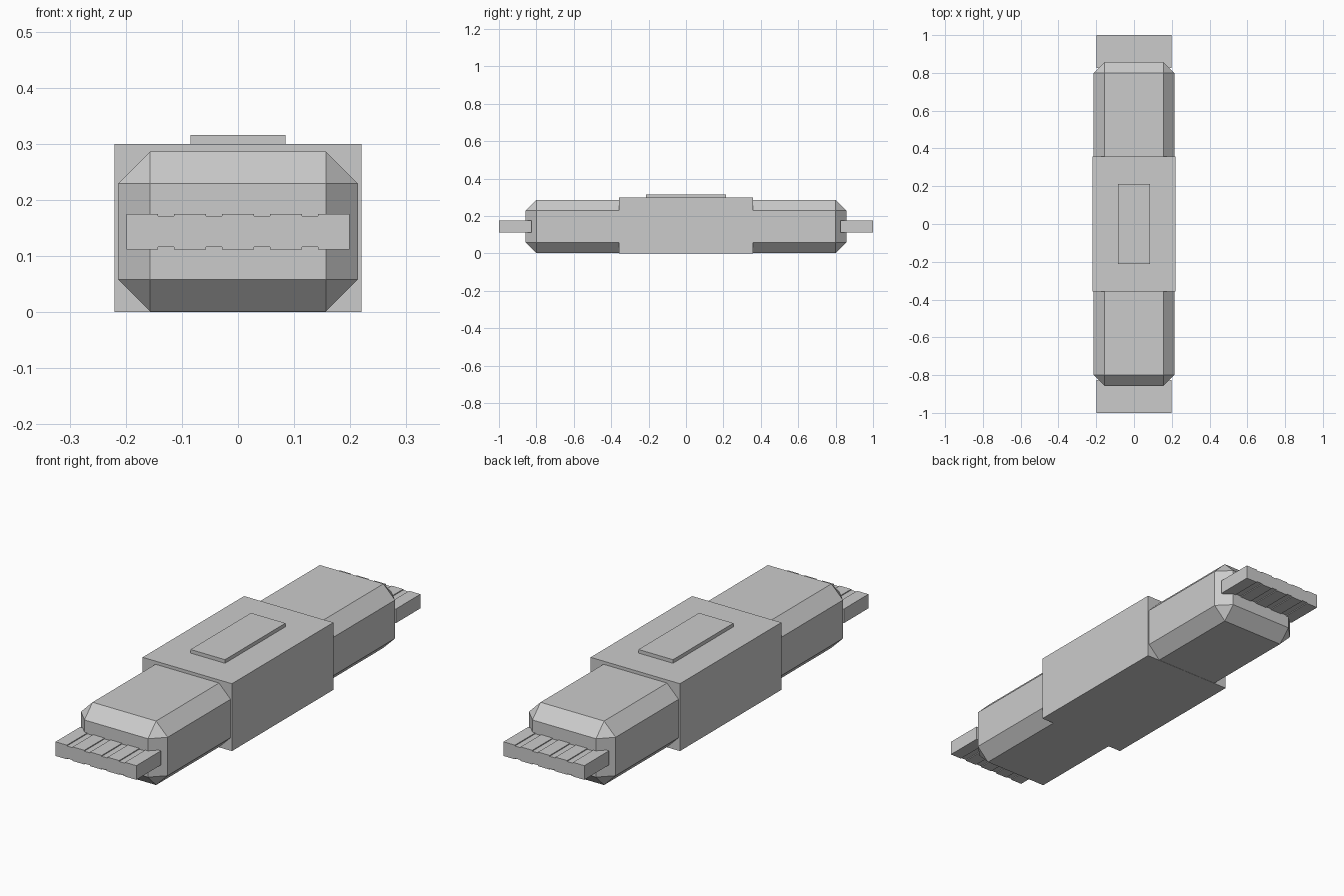
import bpy, bmesh
from mathutils import Vector

if "Cube" in bpy.data.objects:
    bpy.data.objects.remove(bpy.data.objects["Cube"])


def finish(name, bm):
    bmesh.ops.recalc_face_normals(bm, faces=bm.faces)
    mesh = bpy.data.meshes.new(name)
    bm.to_mesh(mesh)
    bm.free()
    obj = bpy.data.objects.new(name, mesh)
    bpy.context.collection.objects.link(obj)
    return obj


def box(name, hx, hy, z0, z1, chamfer=0):
    """Box centred on x and y, optionally with all edges chamfered."""
    bm = bmesh.new()
    bmesh.ops.create_cube(bm, size=1)
    for v in bm.verts:
        v.co = Vector((v.co.x * 2 * hx, v.co.y * 2 * hy,
                       z0 + (v.co.z + 0.5) * (z1 - z0)))
    if chamfer:
        bmesh.ops.bevel(bm, geom=bm.edges[:], offset=chamfer,
                        segments=1, affect='EDGES')
    return finish(name, bm)


def connector(name, y0, y1):
    """Flat tongue with four shallow contact grooves on top and bottom."""
    hx, z0, z1, depth = 0.199, 0.112, 0.175, 0.004
    top = [(-hx, z1)]
    for x in (-0.1286, -0.0429, 0.0429, 0.1286):
        a, b = x - 0.0143, x + 0.0143
        top += [(a, z1), (a, z1 - depth), (b, z1 - depth), (b, z1)]
    top.append((hx, z1))
    bottom = [(x, z0 + z1 - z) for x, z in reversed(top)]
    bm = bmesh.new()
    face = bm.faces.new([bm.verts.new((x, y0, z)) for x, z in top + bottom])
    ext = bmesh.ops.extrude_face_region(bm, geom=[face], use_keep_orig=True)
    verts = [g for g in ext['geom'] if isinstance(g, bmesh.types.BMVert)]
    bmesh.ops.translate(bm, verts=verts, vec=(0, y1 - y0, 0))
    return finish(name, bm)


# Central housing and raised button on top
box("centre_housing", 0.22, 0.357, 0.0, 0.3)
box("top_button", 0.085, 0.213, 0.295, 0.316)

# Chamfered shell running through the housing to both ends
box("chamfered_shell", 0.2135, 0.857, 0.001, 0.286, chamfer=0.057)

# Grooved connector tongues
connector("front_connector", -1.0, -0.827)
connector("back_connector", 0.827, 1.0)
